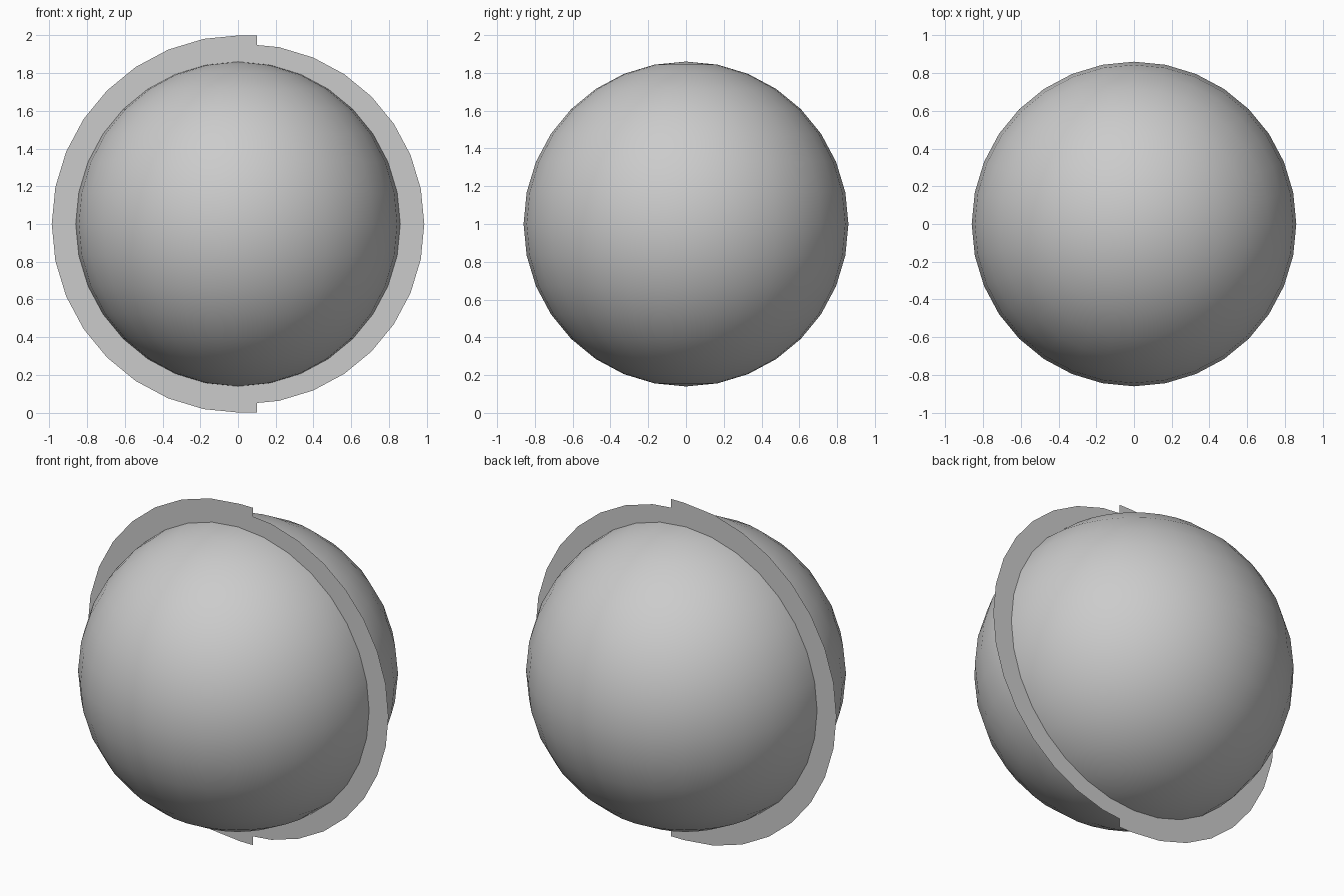
import bpy, bmesh
from math import sin, cos, pi

if "Cube" in bpy.data.objects:
    bpy.data.objects.remove(bpy.data.objects["Cube"])


def half_disc(name, cx, r, start, step_x):
    """Paper-thin half disc in the y = 0 plane, ending at x = step_x."""
    pts = [(cx + r * cos(start + pi * i / 16), 1 + r * sin(start + pi * i / 16))
           for i in range(17)]
    if step_x > cx and start > 0:
        # Left half: flat lip continues to the step
        pts += [(step_x, 1 - r), (step_x, 1 + r)]
    bm = bmesh.new()
    bm.faces.new([bm.verts.new((x, 0, z)) for x, z in pts])
    mesh = bpy.data.meshes.new(name)
    bm.to_mesh(mesh)
    bm.free()
    obj = bpy.data.objects.new(name, mesh)
    bpy.context.collection.objects.link(obj)
    if start < 0:
        # Right half: trim away what the left half already covers
        bm = bmesh.new()
        bm.from_mesh(mesh)
        bmesh.ops.bisect_plane(bm, geom=bm.verts[:] + bm.edges[:] + bm.faces[:],
                               plane_co=(step_x, 0, 0), plane_no=(1, 0, 0),
                               clear_inner=True)
        bm.to_mesh(mesh)
        bm.free()
    return obj


# Smooth ball
bpy.ops.mesh.primitive_uv_sphere_add(segments=32, ring_count=16, radius=0.86,
                                     location=(0, 0, 1))
ball = bpy.context.object
ball.name = "ball"
bpy.ops.object.shade_smooth()

# Flat rim: larger half on the left, slightly smaller half on the right
half_disc("rim_left", 0.013, 1.0, pi / 2, 0.1)
half_disc("rim_right", 0.032, 0.955, -pi / 2, 0.1)
